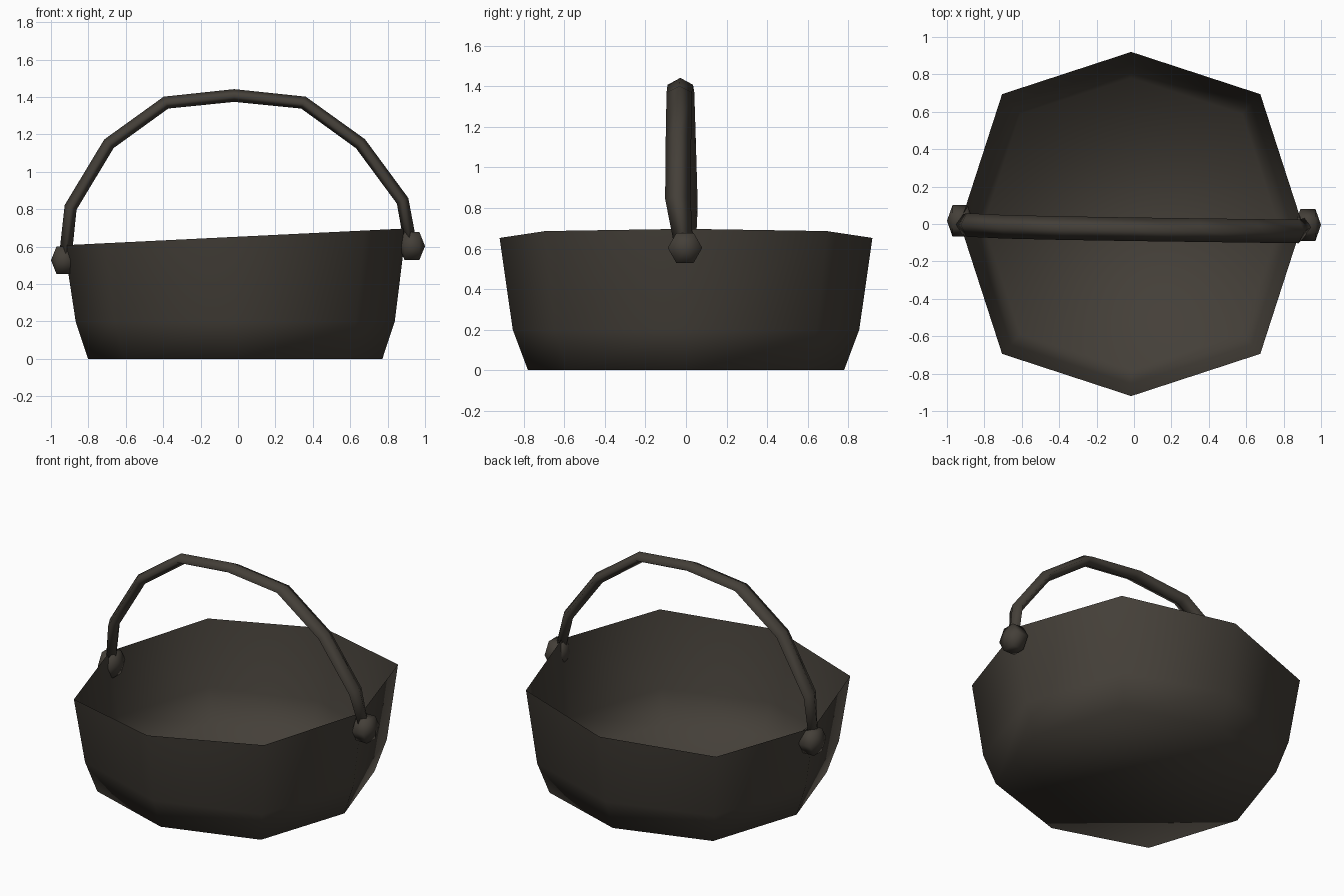
import bpy, bmesh, math
from mathutils import Vector

if bpy.data.objects.get("Cube"):
    bpy.data.objects.remove(bpy.data.objects["Cube"])

iron = bpy.data.materials.new("dark_iron")
iron.use_nodes = True
COLOR = (0.058, 0.050, 0.040, 1)
iron.diffuse_color = COLOR
iron.node_tree.nodes["Principled BSDF"].inputs["Base Color"].default_value = COLOR


def finish(bm, name):
    """Turn a bmesh into a smooth-shaded object."""
    mesh = bpy.data.meshes.new(name)
    for face in bm.faces:
        face.smooth = True
    bm.to_mesh(mesh)
    bm.free()
    mesh.materials.append(iron)
    obj = bpy.data.objects.new(name, mesh)
    bpy.context.collection.objects.link(obj)
    return obj


def bridge(bm, a, b):
    for i in range(len(a)):
        j = (i + 1) % len(a)
        bm.faces.new((a[i], a[j], b[j], b[i]))


# Octagonal pot: thin open shell with a sloping rim
bm = bmesh.new()
rings = []
for rx, ry, z, slope in ((0.787, 0.78, 0, 0), (0.853, 0.855, 0.2, 0), (0.915, 0.92, 0.653, 0.049)):
    ring = []
    for i in range(8):
        a = i * math.pi / 4
        bulge = 1.067 if i % 2 else 1
        x = rx * bulge * math.cos(a) - 0.015
        ring.append(bm.verts.new((x, ry * bulge * math.sin(a), z + slope * x)))
    rings.append(ring)
bm.faces.new(rings[0][::-1])
for low, high in zip(rings, rings[1:]):
    bridge(bm, low, high)
finish(bm, "pot_body")

# Arched handle: flattened diamond section swept along a faceted arc
path = [Vector(p) for p in (
    (-0.925, 0.0, 0.53), (-0.895, -0.005, 0.81), (-0.69, -0.015, 1.15),
    (-0.385, -0.022, 1.37), (-0.02, -0.028, 1.408), (0.35, -0.033, 1.37),
    (0.655, -0.037, 1.15), (0.88, -0.04, 0.845), (0.925, -0.01, 0.6))]
bm = bmesh.new()
sections = []
for i, p in enumerate(path):
    before, after = path[max(i - 1, 0)], path[min(i + 1, len(path) - 1)]
    tangent = (after - before).normalized()
    side = Vector((0, 1, 0))
    out = side.cross(tangent).normalized()
    wide = 0.045 if i in (0, len(path) - 1) else 0.063
    offsets = (out * 0.034, side * wide, out * -0.034, side * -wide)
    sections.append([bm.verts.new(p + o) for o in offsets])
for a, b in zip(sections, sections[1:]):
    bridge(bm, a, b)
bm.faces.new(sections[0][::-1])
bm.faces.new(sections[-1])
bmesh.ops.recalc_face_normals(bm, faces=bm.faces)
finish(bm, "handle")

# Six-sided pivot knobs with pointed ends
for name, center in (("left_knob", (0.93, -0.005, 0.603)), ("right_knob", (-0.93, 0.017, 0.527))):
    bm = bmesh.new()
    c = Vector(center)
    loops = []
    for dx in (-0.04, 0.04):
        loops.append([bm.verts.new(c + Vector((dx, 0.085 * math.cos(k * math.pi / 3),
                                               0.086 * math.sin(k * math.pi / 3)))) for k in range(6)])
    bridge(bm, *loops)
    for loop, dx in zip(loops, (-0.07, 0.07)):
        tip = bm.verts.new(c + Vector((dx, 0, 0)))
        for k in range(6):
            bm.faces.new((loop[k], loop[(k + 1) % 6], tip))
    bmesh.ops.recalc_face_normals(bm, faces=bm.faces)
    finish(bm, name)
